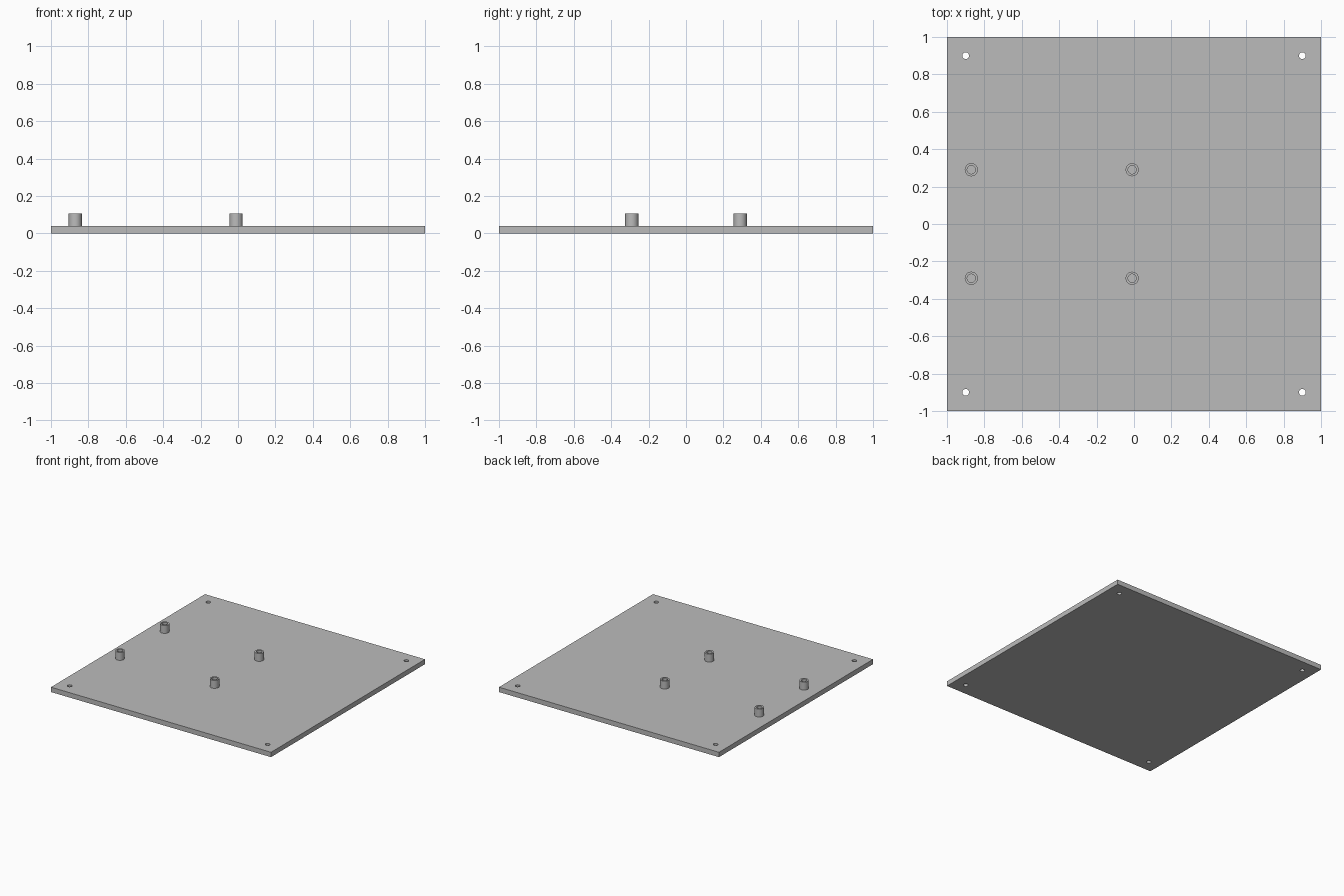
import bpy, bmesh, math
from mathutils import Matrix

cube = bpy.data.objects.get("Cube")
if cube:
    bpy.data.objects.remove(cube, do_unlink=True)

THICK = 0.04       # plate thickness
TOP = 0.105        # standoff top
SIDES = 32

grey = bpy.data.materials.new("light_grey")
grey.use_nodes = True
colour = (0.5, 0.5, 0.5, 1)
grey.diffuse_color = colour
grey.node_tree.nodes["Principled BSDF"].inputs["Base Color"].default_value = colour


def make_object(name, bm):
    bmesh.ops.recalc_face_normals(bm, faces=bm.faces)
    mesh = bpy.data.meshes.new(name)
    bm.to_mesh(mesh)
    bm.free()
    mesh.materials.append(grey)
    obj = bpy.data.objects.new(name, mesh)
    bpy.context.collection.objects.link(obj)
    return obj


def activate(obj):
    bpy.ops.object.select_all(action="DESELECT")
    obj.select_set(True)
    bpy.context.view_layer.objects.active = obj


# Square base plate
bm = bmesh.new()
bmesh.ops.create_cube(bm, size=1, matrix=Matrix.Translation((0, 0, THICK / 2))
                      @ Matrix.Diagonal((2, 2, THICK, 1)))
plate = make_object("base_plate", bm)

# Mounting holes through the four corners
bm = bmesh.new()
for x in (-0.9, 0.9):
    for y in (-0.9, 0.9):
        bmesh.ops.create_cone(bm, cap_ends=True, segments=SIDES, radius1=0.018, radius2=0.018,
                              depth=0.2, matrix=Matrix.Translation((x, y, THICK / 2)))
cutter = make_object("corner_hole_cutter", bm)
cutter.hide_render = True
drill = plate.modifiers.new("corner_holes", "BOOLEAN")
drill.operation = "DIFFERENCE"
drill.solver = "EXACT"
drill.object = cutter
activate(plate)
bpy.ops.object.modifier_apply(modifier=drill.name)
bpy.data.objects.remove(cutter, do_unlink=True)
bpy.ops.object.shade_smooth_by_angle(angle=math.radians(30))


# Hollow standoff: a rectangular section spun around its axis
def standoff(name, x, y, outer=0.035, inner=0.022):
    bm = bmesh.new()
    section = [(inner, THICK), (outer, THICK), (outer, TOP), (inner, TOP)]
    verts = [bm.verts.new((r, 0, z)) for r, z in section]
    edges = [bm.edges.new((verts[i - 1], verts[i])) for i in range(len(verts))]
    bmesh.ops.spin(bm, geom=verts + edges, axis=(0, 0, 1), cent=(0, 0, 0),
                   angle=math.tau, steps=SIDES, use_merge=True)
    bmesh.ops.remove_doubles(bm, verts=bm.verts, dist=0.0001)
    obj = make_object(name, bm)
    obj.location = (x, y, 0)
    activate(obj)
    bpy.ops.object.shade_smooth_by_angle(angle=math.radians(30))


for side, x in (("right", -0.87), ("middle", -0.01)):
    for end, y in (("front", -0.29), ("back", 0.29)):
        standoff(f"standoff_{end}_{side}", x, y)
